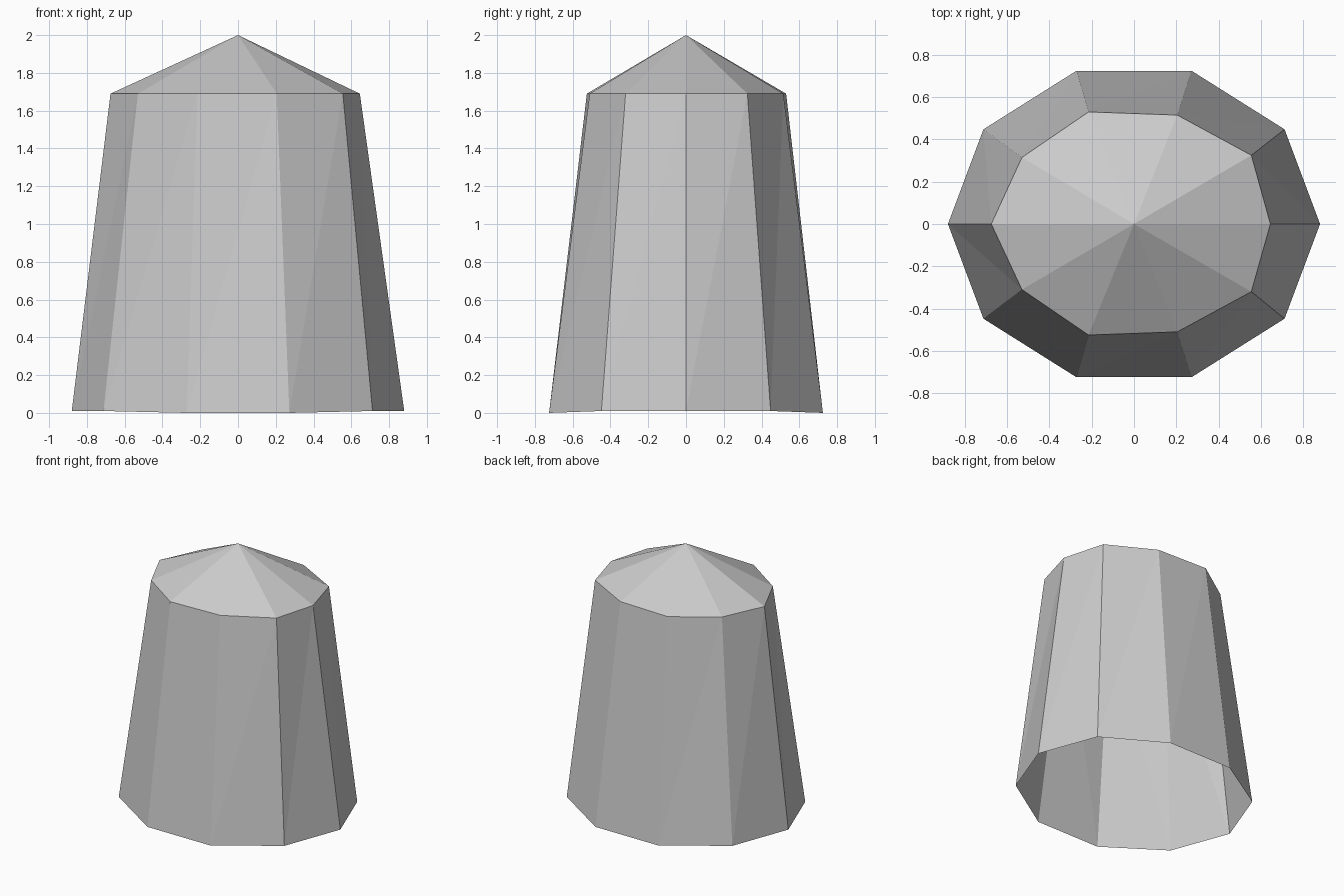
import bpy
import bmesh
from math import cos, sin, tau

default = bpy.data.objects.get("Cube")
if default:
    bpy.data.objects.remove(default, do_unlink=True)

SIDES = 10

# Single stone colour
stone = bpy.data.materials.new("stone_grey")
stone.use_nodes = True
grey = (0.6, 0.6, 0.6, 1.0)
stone.diffuse_color = grey
stone.node_tree.nodes["Principled BSDF"].inputs["Base Color"].default_value = grey


def make_object(name, bm):
    mesh = bpy.data.meshes.new(name)
    bm.to_mesh(mesh)
    bm.free()
    mesh.materials.append(stone)
    obj = bpy.data.objects.new(name, mesh)
    bpy.context.collection.objects.link(obj)
    return obj


# Eaves outline, slightly uneven, counter-clockwise from +x
EAVES = [(0.645, 0), (0.555, 0.325), (0.205, 0.515), (-0.215, 0.53), (-0.53, 0.315),
         (-0.675, 0), (-0.53, -0.31), (-0.215, -0.525), (0.205, -0.51), (0.555, -0.32)]
EAVES_Z = 1.69


def base_point(i):
    a = tau * i / SIDES
    x, y = 0.88 * cos(a), 0.762 * sin(a)
    return x, y, 0.0 if abs(y) > 0.6 else 0.01


# Tapered wall, open underneath, each side folded along its diagonal
bm = bmesh.new()
low = [bm.verts.new(base_point(i)) for i in range(SIDES)]
high = [bm.verts.new((x, y, EAVES_Z)) for x, y in EAVES]
for i in range(SIDES):
    j = (i + 1) % SIDES
    bm.faces.new((low[i], low[j], high[j]))
    bm.faces.new((low[i], high[j], high[i]))
make_object("tapered_wall", bm)

# Shallow faceted roof rising to a point
bm = bmesh.new()
rim = [bm.verts.new((x, y, EAVES_Z)) for x, y in EAVES]
peak = bm.verts.new((0, 0, 2))
for i in range(SIDES):
    bm.faces.new((rim[i], rim[(i + 1) % SIDES], peak))
make_object("pointed_roof", bm)
